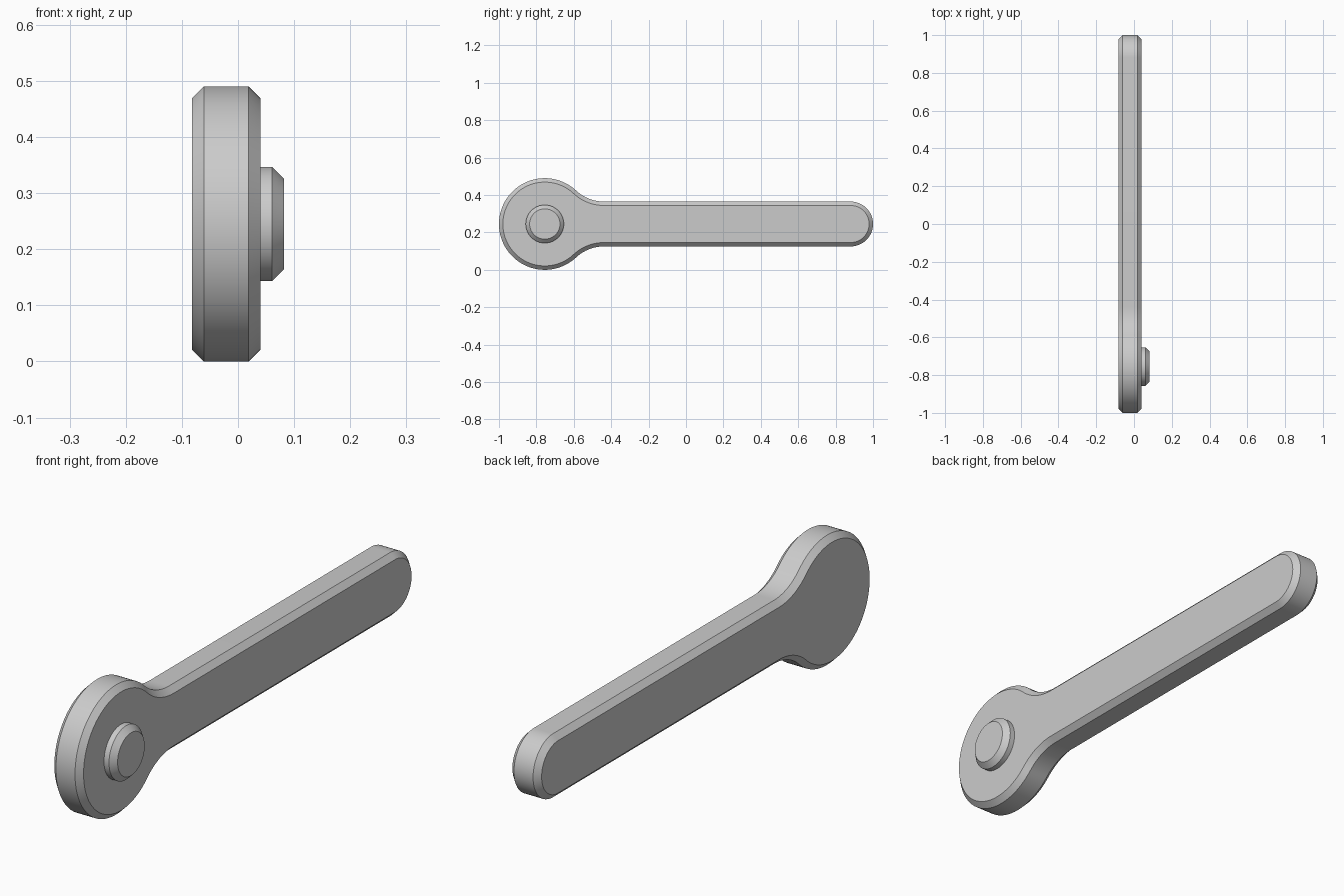
import bpy, bmesh
from math import sin, cos, pi, sqrt, asin, radians

cube = bpy.data.objects.get("Cube")
if cube:
    bpy.data.objects.remove(cube)

HEAD_R, HALF_W, FILLET_R = 0.245, 0.12, 0.217
HEAD_Y, MID_Z = -0.755, 0.245
TIP_Y = 1 - HALF_W
BEVEL = 0.021

grey = bpy.data.materials.new("plain_grey")
grey.use_nodes = True
colour = (0.6, 0.6, 0.6, 1)
grey.diffuse_color = colour
grey.node_tree.nodes["Principled BSDF"].inputs["Base Color"].default_value = colour


def arc(cy, cz, r, a0, a1, n):
    angles = [a0 + (a1 - a0) * i / n for i in range(n + 1)]
    return [(cy + r * cos(a), cz + r * sin(a)) for a in angles]


def lever_outline(inset):
    """Round head, concave fillets and a rounded bar end, inset evenly."""
    reach, rise = HEAD_R + FILLET_R, HALF_W + FILLET_R
    run = sqrt(reach ** 2 - rise ** 2)
    join = asin(rise / reach)
    upper = arc(HEAD_Y, 0, HEAD_R - inset, pi, join, 40)
    upper += arc(HEAD_Y + run, rise, FILLET_R + inset, pi + join, 1.5 * pi, 14)[1:]
    upper += arc(TIP_Y, 0, HALF_W - inset, pi / 2, 0, 16)
    lower = [(y, -z) for y, z in upper[-2:0:-1]]
    return [(y, z + MID_Z) for y, z in upper + lower]


def pin_outline(inset):
    return arc(HEAD_Y, MID_Z, 0.102 - inset, 0, 2 * pi, 64)[:-1]


def loft(name, outline, sections):
    """Skin an outline through (x, inset) sections and cap both ends."""
    bm = bmesh.new()
    rings = [[bm.verts.new((x, y, z)) for y, z in outline(inset)]
             for x, inset in sections]
    for a, b in zip(rings, rings[1:]):
        for i in range(len(a)):
            j = (i + 1) % len(a)
            bm.faces.new((a[i], a[j], b[j], b[i]))
    bm.faces.new(rings[0])
    bm.faces.new(rings[-1])
    bmesh.ops.recalc_face_normals(bm, faces=bm.faces[:])
    mesh = bpy.data.meshes.new(name)
    bm.to_mesh(mesh)
    bm.free()
    mesh.materials.append(grey)
    mesh.shade_smooth()
    mesh.set_sharp_from_angle(angle=radians(30))
    obj = bpy.data.objects.new(name, mesh)
    bpy.context.collection.objects.link(obj)
    return obj


# Lever body with chamfered rims on both sides
loft("lever_body", lever_outline,
     [(-0.082, BEVEL), (-0.082 + BEVEL, 0), (0.04 - BEVEL, 0), (0.04, BEVEL)])

# Chamfered pivot pin standing on the head, seated slightly into it
loft("pivot_pin", pin_outline,
     [(0.03, 0), (0.082 - BEVEL, 0), (0.082, BEVEL)])
